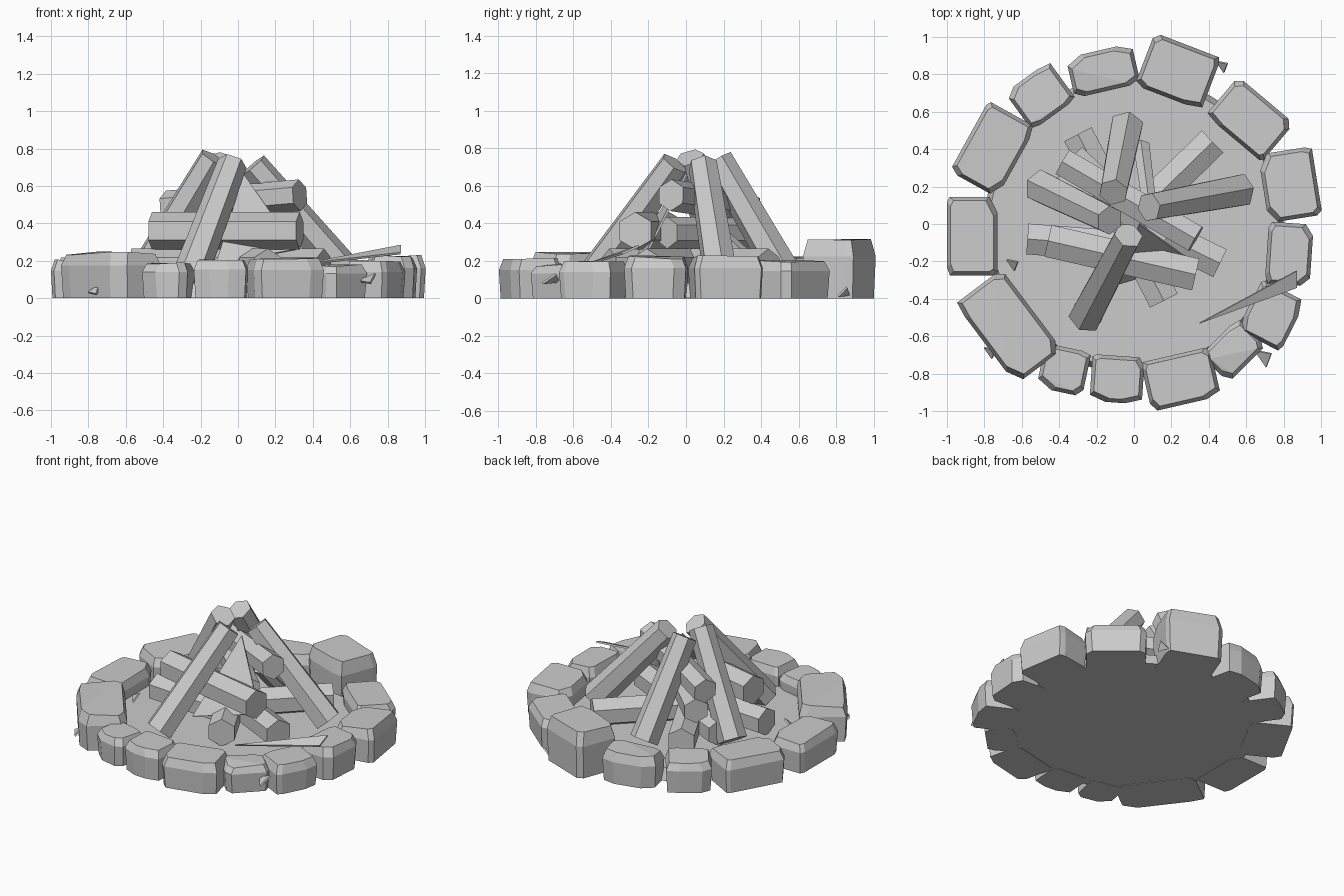
import bpy, bmesh, math, random
from mathutils import Vector, Matrix

if "Cube" in bpy.data.objects:
    bpy.data.objects.remove(bpy.data.objects["Cube"])

random.seed(4)


def finish(name, bm):
    bmesh.ops.recalc_face_normals(bm, faces=bm.faces)
    mesh = bpy.data.meshes.new(name)
    bm.to_mesh(mesh)
    bm.free()
    ob = bpy.data.objects.new(name, mesh)
    bpy.context.collection.objects.link(ob)
    return ob


def stone(cx, cy, length, width, angle, h):
    # rough block: full-size lower rings, inset uneven top, merged to a faceted hull
    bm = bmesh.new()
    a, b = length / 2, width / 2
    cuts = [(random.uniform(0.01, 0.09), random.uniform(0.01, 0.05)) for _ in range(4)]
    for z, inset in ((0.0, 0.008), (0.7 * h, 0.0), (h, 0.02)):
        for (sx, sy), (cu, cv) in zip(((1, 1), (-1, 1), (-1, -1), (1, -1)), cuts):
            top = z - random.uniform(0, 0.02) if z == h else z
            bm.verts.new((sx * (a - inset - cu), sy * (b - inset), top))
            bm.verts.new((sx * (a - inset), sy * (b - inset - cv), top))
    bmesh.ops.convex_hull(bm, input=bm.verts[:])
    bmesh.ops.dissolve_limit(bm, angle_limit=0.12, verts=bm.verts[:], edges=bm.edges[:])
    bm.transform(Matrix.Translation((cx, cy, 0)) @ Matrix.Rotation(math.radians(angle), 4, 'Z'))
    finish("ring_stone", bm)


def log(name, start, end, r1, r2, sides=6):
    # tapered hexagonal prism between two points
    p, q = Vector(start), Vector(end)
    d = q - p
    bm = bmesh.new()
    bmesh.ops.create_cone(bm, cap_ends=True, segments=sides, radius1=r1, radius2=r2, depth=d.length)
    bm.transform(Matrix.Translation((p + q) / 2) @ d.to_track_quat('Z', 'Y').to_matrix().to_4x4())
    finish(name, bm)


def splinter(name, points, thickness=0.012):
    # thin triangular chip
    bm = bmesh.new()
    p = [Vector(v) for v in points]
    n = (p[1] - p[0]).cross(p[2] - p[0]).normalized() * thickness / 2
    for v in p:
        bm.verts.new(v + n)
        bm.verts.new(v - n)
    bmesh.ops.convex_hull(bm, input=bm.verts[:])
    finish(name, bm)


# ground disc
bm = bmesh.new()
bmesh.ops.create_cone(bm, cap_ends=True, segments=40, radius1=0.80, radius2=0.77, depth=0.08,
                      matrix=Matrix.Translation((0, 0, 0.042)))
finish("ash_bed", bm)

# stone ring: x, y, tangential length, radial width, rotation, height
for s in ((-0.865, -0.065, 0.42, 0.27, 90, 0.21),
          (-0.755, 0.40, 0.43, 0.29, 61, 0.23),
          (-0.50, 0.685, 0.29, 0.25, 36, 0.22),
          (-0.165, 0.82, 0.36, 0.22, 13, 0.22),
          (0.235, 0.815, 0.38, 0.30, -21, 0.32),
          (0.62, 0.56, 0.39, 0.27, -40, 0.21),
          (0.835, 0.21, 0.37, 0.29, -81, 0.23),
          (0.83, -0.16, 0.33, 0.24, -94, 0.23),
          (0.735, -0.49, 0.30, 0.26, 63, 0.20),
          (0.53, -0.675, 0.28, 0.21, 45, 0.19),
          (0.25, -0.83, 0.38, 0.27, 13, 0.215),
          (-0.09, -0.83, 0.28, 0.25, -4, 0.22),
          (-0.375, -0.78, 0.25, 0.24, -12, 0.20),
          (-0.67, -0.55, 0.54, 0.31, -53, 0.25)):
    stone(*s)

# leaning tent logs, foot to tip
for foot, tip in (((-0.26, -0.50, 0.11), (-0.03, -0.06, 0.72)),
                  ((-0.04, 0.52, 0.13), (-0.11, 0.17, 0.74)),
                  ((-0.50, 0.20, 0.13), (-0.13, 0.02, 0.75)),
                  ((0.57, 0.18, 0.14), (0.08, 0.09, 0.71))):
    log("leaning_log", foot, tip, 0.095, 0.08)

# crossed logs stacked in three layers
for start, end, r in (((-0.30, 0.48, 0.17), (0.16, -0.41, 0.17), 0.095),
                      ((-0.42, 0.22, 0.17), (0.46, -0.21, 0.17), 0.095),
                      ((0.42, 0.44, 0.17), (0.0, 0.03, 0.17), 0.095),
                      ((-0.57, -0.08, 0.17), (-0.05, -0.12, 0.17), 0.095),
                      ((-0.46, -0.09, 0.36), (0.33, -0.27, 0.36), 0.1),
                      ((-0.33, 0.36, 0.35), (0.15, -0.10, 0.35), 0.085),
                      ((-0.38, 0.33, 0.49), (0.33, -0.08, 0.55), 0.085)):
    log("stacked_log", start, end, r, r)

# thin kindling stick at the back
log("kindling_stick", (0.08, 0.12, 0.4), (0.04, 0.42, 0.12), 0.04, 0.045, 5)

# bark sheet inside the tent, long splinter and scattered chips
splinter("bark_sheet", ((0.03, 0.0, 0.66), (-0.12, -0.33, 0.18), (0.31, -0.20, 0.26)))
splinter("long_splinter", ((0.35, -0.53, 0.18), (0.87, -0.25, 0.28), (0.87, -0.34, 0.24)))
for x, y, z, size in ((-0.77, -0.69, 0.03, 0.03), (0.69, -0.72, 0.09, 0.045),
                      (0.47, 0.84, 0.02, 0.03), (-0.65, -0.22, 0.12, 0.03)):
    splinter("wood_chip", ((x - size, y + size, z), (x + size, y + size * 0.6, z + 0.04),
                           (x + size * 0.4, y - size, z - 0.01)))
